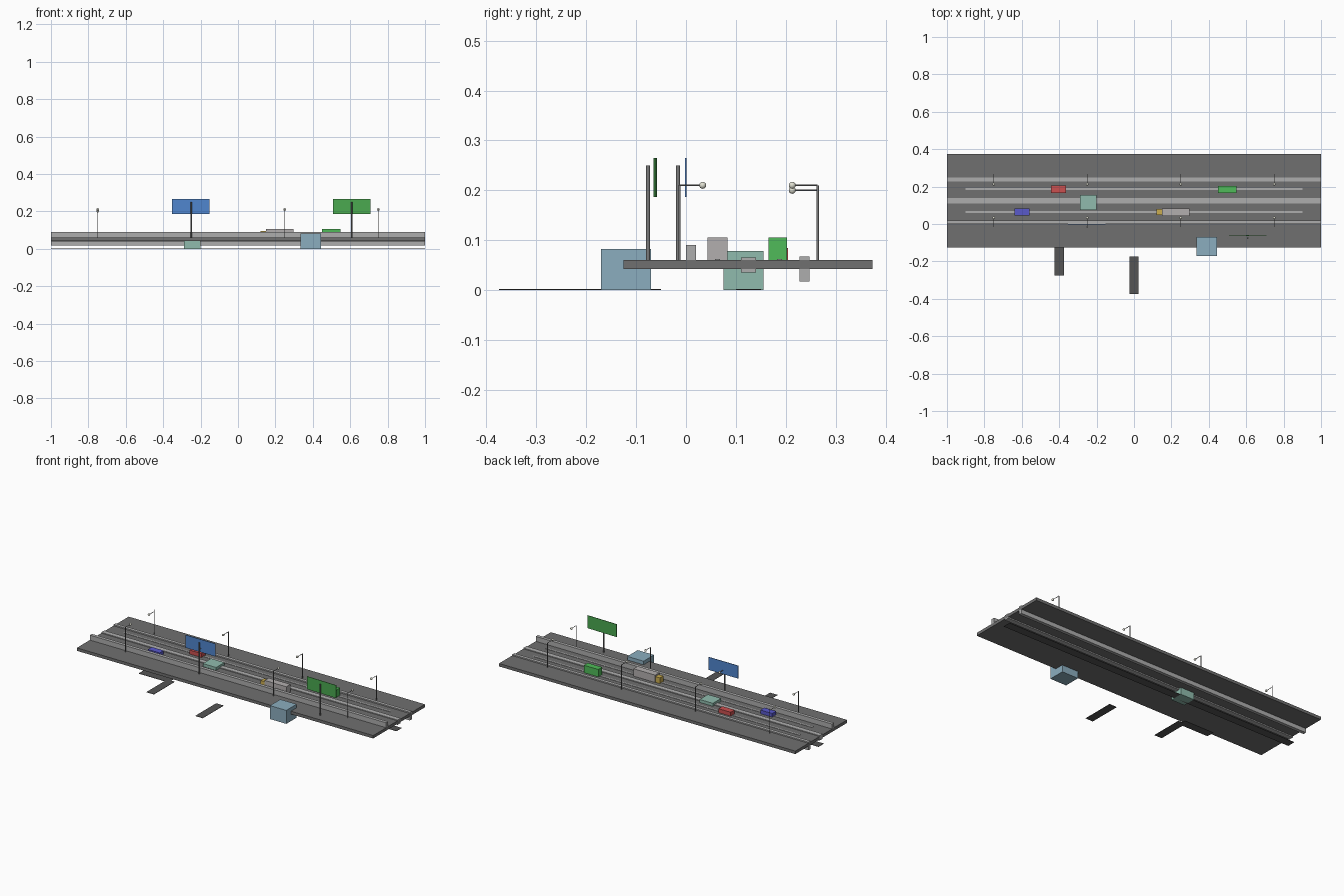
import bpy, math
from mathutils import Vector

if "Cube" in bpy.data.objects:
    bpy.data.objects.remove(bpy.data.objects["Cube"])

def material(name, rgb):
    m = bpy.data.materials.new(name)
    m.diffuse_color = (*rgb, 1)
    m.use_nodes = True
    m.node_tree.nodes["Principled BSDF"].inputs["Base Color"].default_value = m.diffuse_color
    return m

ASPHALT = material("asphalt", (0.16, 0.16, 0.16))
ROAD = material("dark_road", (0.09, 0.09, 0.09))
CONCRETE = material("concrete", (0.42, 0.42, 0.42))
METAL = material("metal", (0.2, 0.2, 0.2))
LAMP = material("lamp", (0.75, 0.75, 0.65))
BLUE_SIGN = material("blue_sign", (0.08, 0.24, 0.62))
GREEN_SIGN = material("green_sign", (0.07, 0.4, 0.08))
RED = material("red", (0.6, 0.08, 0.08))
BLUE = material("blue", (0.1, 0.1, 0.6))
GREEN = material("green", (0.08, 0.5, 0.1))
YELLOW = material("yellow", (0.6, 0.42, 0.08))
TRAILER = material("trailer", (0.45, 0.43, 0.43))
TEAL = material("teal", (0.28, 0.5, 0.42))
SKY = material("pale_blue", (0.26, 0.42, 0.52))

def box(name, x, y, z, mat, turn=0):
    """Box from (min, max) pairs on each axis."""
    spans = (x, y, z)
    bpy.ops.mesh.primitive_cube_add(size=1, location=[(a + b) / 2 for a, b in spans],
                                    rotation=(0, 0, turn))
    ob = bpy.context.object
    ob.name = name
    ob.scale = [b - a for a, b in spans]
    ob.data.materials.append(mat)
    return ob

def rod(name, start, end, radius, mat=METAL):
    a, b = Vector(start), Vector(end)
    d = b - a
    bpy.ops.mesh.primitive_cylinder_add(vertices=12, radius=radius, depth=d.length,
                                        location=(a + b) / 2,
                                        rotation=d.to_track_quat('Z', 'Y').to_euler())
    ob = bpy.context.object
    ob.name = name
    ob.data.materials.append(mat)
    bpy.ops.object.shade_smooth_by_angle(angle=math.radians(40))

def street_lamp(name, x, y, reach, arm_z):
    rod(name + "_post", (x, y, 0.06), (x, y, 0.21), 0.0025)
    rod(name + "_arm", (x, y, arm_z), (x, y + reach, arm_z), 0.0016)
    bpy.ops.mesh.primitive_uv_sphere_add(segments=16, ring_count=8, radius=0.007,
                                         location=(x, y + reach, arm_z))
    ob = bpy.context.object
    ob.name = name + "_bulb"
    ob.data.materials.append(LAMP)
    bpy.ops.object.shade_smooth()

# Raised highway deck and its barriers
box("highway_deck", (-1, 1), (-0.125, 0.374), (0.042, 0.06), ASPHALT)
box("front_barrier", (-1, 1), (0, 0.02), (0.06, 0.09), CONCRETE)
box("median_barrier", (-1, 1), (0.11, 0.14), (0.035, 0.065), CONCRETE)
box("back_barrier", (-1, 1), (0.228, 0.248), (0.017, 0.067), CONCRETE)
for i, y in enumerate((0.0635, 0.187)):
    box(f"lane_line_{i}", (-0.9, 0.9), (y - 0.005, y + 0.005), (0.06, 0.062), CONCRETE)

# Ground-level roads
box("lower_road", (-1, 1), (0.1, 0.15), (0, 0.002), ROAD)
box("ramp_road_left", (-0.6, -0.4), (-0.1, -0.05), (0, 0.002), ROAD)
box("ramp_road_middle", (-0.425, -0.375), (-0.275, -0.075), (0, 0.002), ROAD)
box("ramp_road_right", (-0.025, 0.025), (-0.375, -0.175), (0, 0.002), ROAD)

# Buildings
box("teal_building", (-0.29, -0.2), (0.075, 0.155), (0, 0.078), TEAL)
box("pale_blue_building", (0.335, 0.445), (-0.17, -0.07), (0, 0.082), SKY)

# Vehicles
box("blue_car", (-0.64, -0.56), (0.045, 0.083), (0.06, 0.082), BLUE)
box("red_car", (-0.445, -0.363), (0.167, 0.205), (0.06, 0.084), RED)
box("green_van", (0.45, 0.547), (0.165, 0.203), (0.06, 0.105), GREEN)
box("truck_cab", (0.12, 0.15), (0.047, 0.08), (0.06, 0.095), YELLOW)
box("truck_trailer", (0.15, 0.296), (0.043, 0.083), (0.06, 0.105), TRAILER)

# Road signs
rod("blue_sign_post", (-0.25, -0.016, 0.06), (-0.25, -0.016, 0.25), 0.004)
box("blue_sign_panel", (-0.352, -0.152), (-0.002, 0.001), (0.187, 0.265), BLUE_SIGN)
rod("green_sign_post", (0.608, -0.076, 0.06), (0.608, -0.076, 0.25), 0.004)
box("green_sign_panel", (0.508, 0.708), (-0.063, -0.06), (0.187, 0.265), GREEN_SIGN,
    turn=math.radians(-1.2))

# Street lamps on both sides
for i, x in enumerate((-0.75, -0.25, 0.25, 0.75)):
    street_lamp(f"front_lamp_{i}", x, -0.0135, 0.047, 0.21)
    street_lamp(f"back_lamp_{i}", x, 0.264, -0.051, 0.2 if i == 0 else 0.21)
